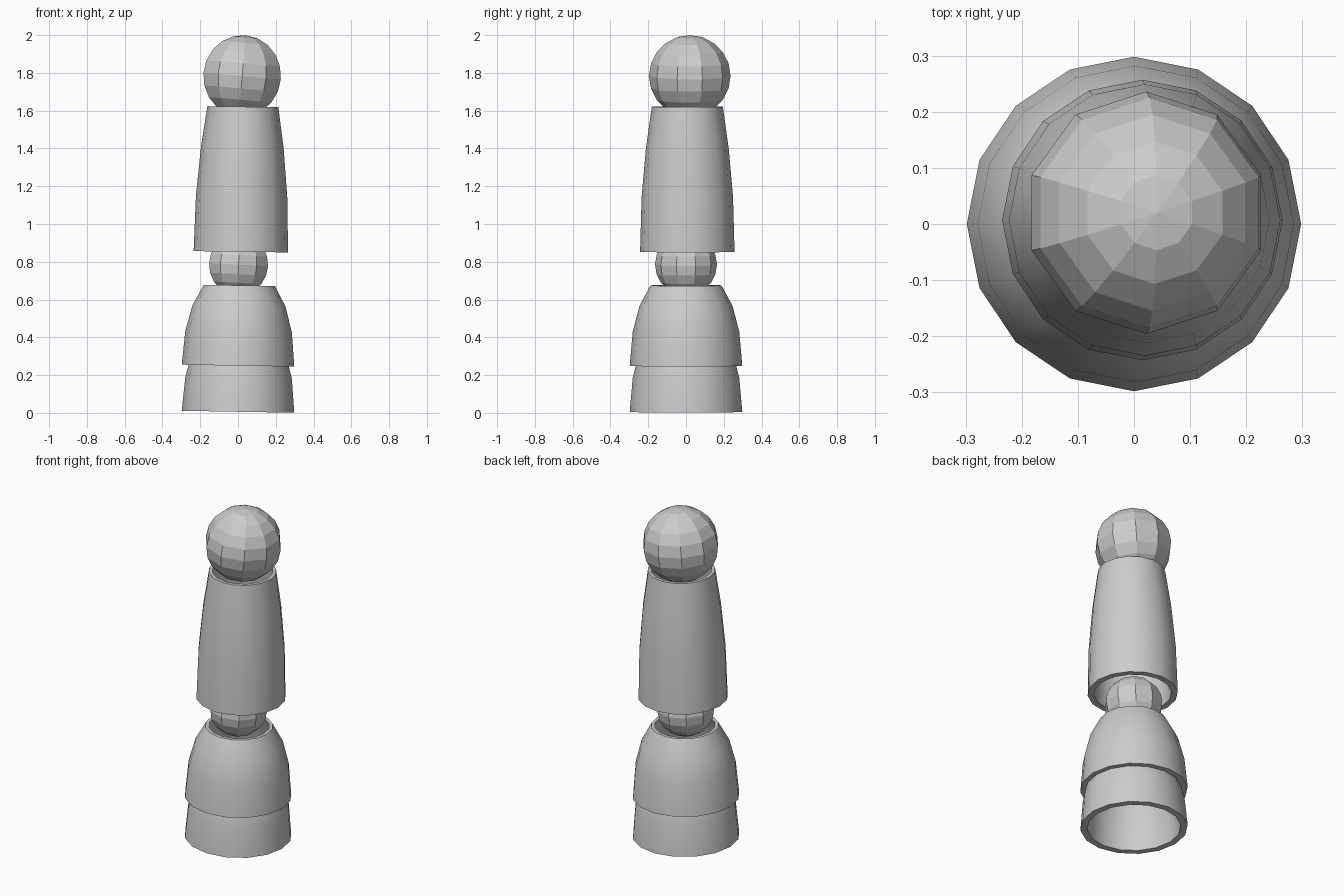
import bpy
import bmesh
from math import cos, sin, tau, radians

cube = bpy.data.objects.get("Cube")
if cube:
    bpy.data.objects.remove(cube, do_unlink=True)

SIDES = 16

# One plain grey for every part
grey = bpy.data.materials.new("plain grey")
grey.use_nodes = True
colour = (0.6, 0.6, 0.6, 1)
grey.diffuse_color = colour
grey.node_tree.nodes["Principled BSDF"].inputs["Base Color"].default_value = colour


def add_object(name, bm, location, tilt):
    """Turn a bmesh into a placed object that leans towards +x."""
    bmesh.ops.recalc_face_normals(bm, faces=bm.faces)
    mesh = bpy.data.meshes.new(name)
    bm.to_mesh(mesh)
    bm.free()
    mesh.materials.append(grey)
    obj = bpy.data.objects.new(name, mesh)
    bpy.context.collection.objects.link(obj)
    obj.location = location
    obj.rotation_euler.y = radians(tilt)
    return obj


def shell(name, outer, inner, location, tilt):
    """Open-ended thick shell: a closed (radius, height) loop turned round z."""
    bm = bmesh.new()
    loop = outer + inner[::-1]
    rings = [[bm.verts.new((r * cos(tau * i / SIDES), r * sin(tau * i / SIDES), z))
              for i in range(SIDES)] for r, z in loop]
    for k, ring in enumerate(rings):
        above = rings[(k + 1) % len(rings)]
        for i in range(SIDES):
            j = (i + 1) % SIDES
            bm.faces.new((ring[i], ring[j], above[j], above[i]))
    obj = add_object(name, bm, location, tilt)
    # Round sides, crisp rims
    bpy.ops.object.select_all(action='DESELECT')
    obj.select_set(True)
    bpy.context.view_layer.objects.active = obj
    bpy.ops.object.shade_smooth_by_angle(angle=radians(35))


def ball(name, radius, location, tilt):
    """Faceted ball."""
    bm = bmesh.new()
    bmesh.ops.create_uvsphere(bm, u_segments=10, v_segments=10, radius=radius)
    add_object(name, bm, location, tilt)


# Two matching bells, the lower one nested inside the upper
bell_outer = [(0.298, 0), (0.282, 0.18), (0.247, 0.315), (0.188, 0.425)]
bell_inner = [(0.26, 0), (0.25, 0.17), (0.22, 0.3), (0.168, 0.425)]
for name, height in (("lower_bell", 0.006), ("upper_bell", 0.25)):
    shell(name, bell_outer, bell_inner, (0, 0, height), 1)

# Joint ball between the bell and the sleeve
ball("joint_ball", 0.164, (0.003, 0, 0.785), 3)

# Tall tapering sleeve
sleeve_outer = [(0.25, 0), (0.242, 0.29), (0.219, 0.55), (0.188, 0.768)]
sleeve_inner = [(0.215, 0), (0.21, 0.28), (0.195, 0.54), (0.168, 0.768)]
shell("sleeve", sleeve_outer, sleeve_inner, (0.015, 0.007, 0.853), 0.8)

# Head ball on top
ball("head_ball", 0.216, (0.022, 0.02, 1.784), 5)
